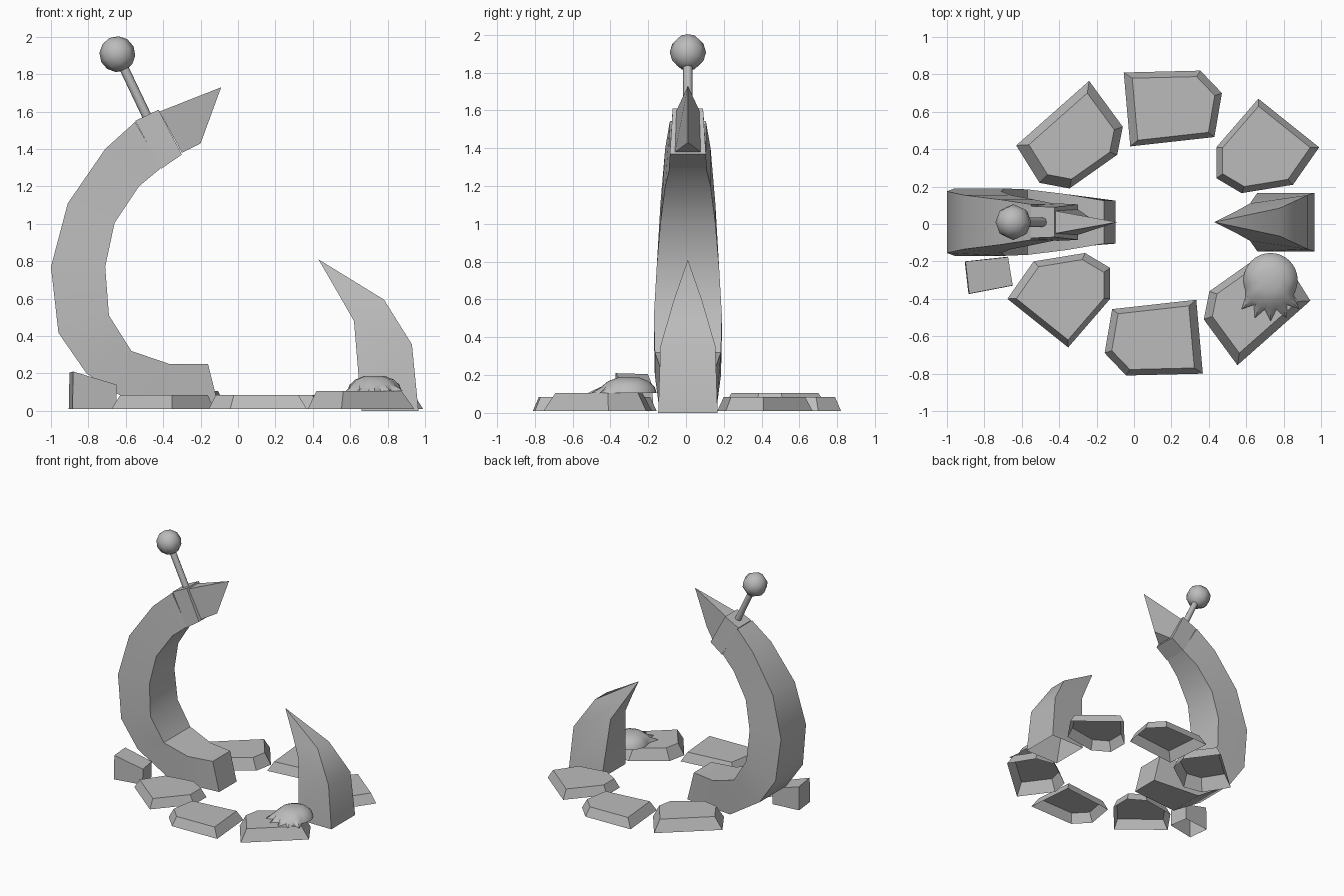
import bpy, bmesh, math
from mathutils import Vector

cube = bpy.data.objects.get("Cube")
if cube:
    bpy.data.objects.remove(cube, do_unlink=True)

grey = bpy.data.materials.new("stone grey")
grey.use_nodes = True
COLOUR = (0.5, 0.5, 0.5, 1)
grey.diffuse_color = COLOUR
grey.node_tree.nodes["Principled BSDF"].inputs["Base Color"].default_value = COLOUR


def finish(name, bm, smooth=None):
    """Turn a bmesh into a grey object, optionally smooth below an angle."""
    bmesh.ops.recalc_face_normals(bm, faces=bm.faces)
    mesh = bpy.data.meshes.new(name)
    bm.to_mesh(mesh)
    bm.free()
    mesh.materials.append(grey)
    obj = bpy.data.objects.new(name, mesh)
    bpy.context.collection.objects.link(obj)
    if smooth:
        bpy.ops.object.select_all(action='DESELECT')
        obj.select_set(True)
        bpy.context.view_layer.objects.active = obj
        bpy.ops.object.shade_smooth_by_angle(angle=math.radians(smooth))
    return obj


def skin(bm, rings, start=True, end=True):
    """Join equal-length rings of points with quads and cap the ends."""
    rows = [[bm.verts.new(p) for p in ring] for ring in rings]
    n = len(rows[0])
    for a, b in zip(rows, rows[1:]):
        for i in range(n):
            j = (i + 1) % n
            bm.faces.new((a[i], a[j], b[j], b[i]))
    if start:
        bm.faces.new(rows[0][::-1])
    if end:
        bm.faces.new(rows[-1])
    return rows


def section(outer, inner, wide_out, wide_in, y=0.01):
    """Four-cornered slice across a curved horn."""
    (ox, oz), (ix, iz) = outer, inner
    return [(ox, y - wide_out, oz), (ox, y + wide_out, oz),
            (ix, y + wide_in, iz), (ix, y - wide_in, iz)]


# Tall curved horn
bm = bmesh.new()
skin(bm, [section(o, i, w, w) for o, i, w in [
    ((-.10, .01), (-.16, .25), .115),
    ((-.52, .01), (-.365, .25), .15),
    ((-.81, .20), (-.57, .32), .175),
    ((-.96, .417), (-.69, .51), .18),
    ((-1, .77), (-.71, .77), .165),
    ((-.91, 1.11), (-.66, 1.005), .145),
    ((-.71, 1.40), (-.53, 1.20), .12),
    ((-.55, 1.545), (-.41, 1.30), .095)]])
finish("tall_horn", bm, 30)

# Collar near the horn's end
bm = bmesh.new()
skin(bm, [section((-.55, 1.55), (-.41, 1.295), .085, .1),
          section((-.425, 1.61), (-.30, 1.37), .08, .095)])
finish("horn_collar", bm)

# Wedge-shaped horn tip, ending in a sharp upright edge
bm = bmesh.new()
base = [bm.verts.new(p) for p in section((-.42, 1.60), (-.30, 1.38), .06, .068)]
tip, chin = bm.verts.new((-.09, .01, 1.73)), bm.verts.new((-.2, .01, 1.43))
a, b, c, d = base
for face in ((a, b, tip), (b, c, chin, tip), (c, d, chin), (d, a, tip, chin), (d, c, b, a)):
    bm.faces.new(face)
finish("horn_tip", bm)

# Rod and knob, sharing one leaning axis
foot, head = Vector((-.475, .01, 1.55)), Vector((-.645, .01, 1.907))
axis = head - foot
turn = axis.to_track_quat('Z', 'Y')
bm = bmesh.new()
bmesh.ops.create_cone(bm, cap_ends=True, segments=8, radius1=.025, radius2=.025, depth=axis.length)
rod = finish("knob_rod", bm, 50)
rod.location = (foot + head) / 2
rod.rotation_euler = turn.to_euler()

bm = bmesh.new()
bmesh.ops.create_uvsphere(bm, u_segments=8, v_segments=6, radius=.096)
knob = finish("knob", bm, 60)
knob.location = head
knob.rotation_euler = turn.to_euler()

# Short claw opposite the horn, open underneath
bm = bmesh.new()
rows = skin(bm, [section((.965, 0), (.66, 0), .157, .157),
                 section((.93, .355), (.62, .48), .145, .1),
                 section((.78, .595), (.54, .62), .075, .055)], start=False, end=False)
point = bm.verts.new((.43, .01, .81))
last = rows[-1]
for i in range(4):
    bm.faces.new((last[i], last[(i + 1) % 4], point))
finish("short_claw", bm, 30)


# Ring of bevelled stones; each has a twin turned half a circle
def stone(name, outline, height, centre, shrink):
    cx, cy = centre
    top = [(cx + (x - cx) * shrink, cy + (y - cy) * shrink, height) for x, y in outline]
    bm = bmesh.new()
    skin(bm, [[(x, y, .01) for x, y in outline], top], start=False)
    finish(name, bm)


STONES = {
    "corner_stone": (.105, (-.29, .44), .8, [(-.63, .42), (-.24, .765), (-.06, .52),
                                            (-.09, .37), (-.345, .19), (-.505, .22)]),
    "middle_stone": (.085, (.23, .62), .84, [(-.055, .81), (.355, .82), (.47, .70),
                                            (.43, .465), (-.02, .415)]),
    "side_stone": (.085, (.67, .4), .85, [(.665, .67), (.99, .41), (.85, .21),
                                         (.575, .165), (.44, .245), (.44, .41)]),
}


def half_turn(p):
    return (.313 - p[0], .01 - p[1])


for name, (height, centre, shrink, outline) in STONES.items():
    stone(name + "_back", outline, height, centre, shrink)
    stone(name + "_front", [half_turn(p) for p in outline], height, half_turn(centre), shrink)

# Loose block with a sloping top
bm = bmesh.new()
corners = [(-.905, -.2), (-.675, -.175), (-.65, -.33), (-.885, -.375)]
slope = [.205, .14, .14, .21]
skin(bm, [[(x, y, .01) for x, y in corners],
          [(x * .99 - .005, y * .98 - .005, z) for (x, y), z in zip(corners, slope)]],
     start=False)
finish("loose_block", bm)

# Shell: a low dome whose front rim runs out into teeth
bm = bmesh.new()
COUNT = 32
rings = []
for k in range(1, 5):
    tilt = k / 4 * math.pi / 2
    ring = []
    for i in range(COUNT):
        ang = 2 * math.pi * i / COUNT
        reach = .145
        if math.sin(ang + .12) < -.6:
            reach = (.16 if i % 2 else .22) if k == 4 else .16
        r = reach * math.sin(tilt)
        ring.append((.73 + r * math.cos(ang), -.3 + r * math.sin(ang),
                     .105 + .088 * math.cos(tilt)))
    rings.append(ring)
skin(bm, rings, end=False)
finish("shell", bm, 50)
